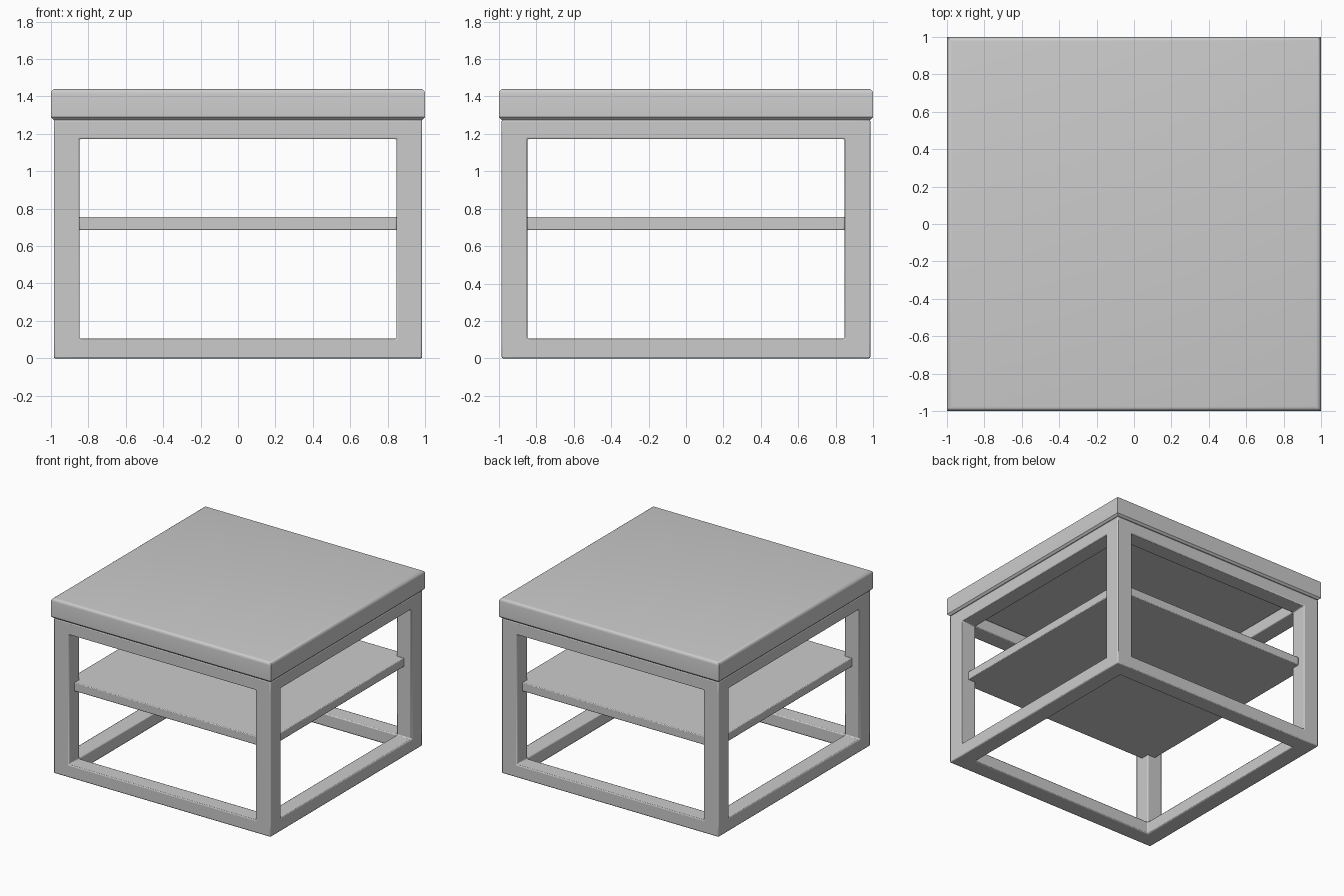
import bpy, bmesh
from itertools import product

if "Cube" in bpy.data.objects:
    bpy.data.objects.remove(bpy.data.objects["Cube"])

OUT, INN = 0.985, 0.848      # outer and inner faces of the legs
TOP_Z = 1.275                # underside of the table top


def finish(bm, name, bevel=0.0):
    bmesh.ops.recalc_face_normals(bm, faces=bm.faces)
    mesh = bpy.data.meshes.new(name)
    bm.to_mesh(mesh)
    bm.free()
    ob = bpy.data.objects.new(name, mesh)
    bpy.context.collection.objects.link(ob)
    if bevel:
        mod = ob.modifiers.new("edge_bevel", 'BEVEL')
        mod.width = bevel
        mod.segments = 2
        mod.limit_method = 'ANGLE'
    bpy.ops.object.select_all(action='DESELECT')
    ob.select_set(True)
    bpy.context.view_layer.objects.active = ob
    bpy.ops.object.shade_smooth_by_angle(angle=0.6)
    return ob


# Frame: the edge and corner cells of a 3x3x3 grid, joined as one open box
grid = [[-OUT, -INN, INN, OUT], [-OUT, -INN, INN, OUT], [0, 0.105, 1.172, TOP_Z]]


def filled(c):
    return all(0 <= i <= 2 for i in c) and sum(i != 1 for i in c) >= 2


bm = bmesh.new()
for cell in product(range(3), repeat=3):
    if not filled(cell):
        continue
    for axis, side in product(range(3), (0, 1)):
        near = list(cell)
        near[axis] += 1 if side else -1
        if filled(near):
            continue
        u, v = [a for a in range(3) if a != axis]
        corners = []
        for du, dv in ((0, 0), (1, 0), (1, 1), (0, 1)):
            idx = list(cell)
            idx[axis] += side
            idx[u] += du
            idx[v] += dv
            corners.append(bm.verts.new([grid[a][idx[a]] for a in range(3)]))
        bm.faces.new(corners)
bmesh.ops.remove_doubles(bm, verts=bm.verts, dist=1e-4)
finish(bm, "frame", 0.008)

# Shelf: square board with corners notched around the legs
S = 0.918
outline = [(-INN, -S), (INN, -S), (INN, -INN), (S, -INN), (S, INN), (INN, INN),
           (INN, S), (-INN, S), (-INN, INN), (-S, INN), (-S, -INN), (-INN, -INN)]
bm = bmesh.new()
face = bm.faces.new([bm.verts.new((x, y, 0.685)) for x, y in outline])
new = bmesh.ops.extrude_face_region(bm, geom=[face])["geom"]
bmesh.ops.translate(bm, vec=(0, 0, 0.07),
                    verts=[g for g in new if isinstance(g, bmesh.types.BMVert)])
finish(bm, "shelf", 0.006)

# Table top: slab with rounded upper rim and a small lower chamfer
bm = bmesh.new()
bmesh.ops.create_cube(bm, size=1)
for v in bm.verts:
    v.co = (v.co.x * 2, v.co.y * 2, 1.44 if v.co.z > 0 else TOP_Z)
for z, width, segs in ((1.44, 0.025, 4), (TOP_Z, 0.015, 1)):
    rim = [e for e in bm.edges if all(abs(v.co.z - z) < 1e-4 for v in e.verts)]
    bmesh.ops.bevel(bm, geom=rim, offset=width, segments=segs,
                    profile=0.5, affect='EDGES')
finish(bm, "table_top")
